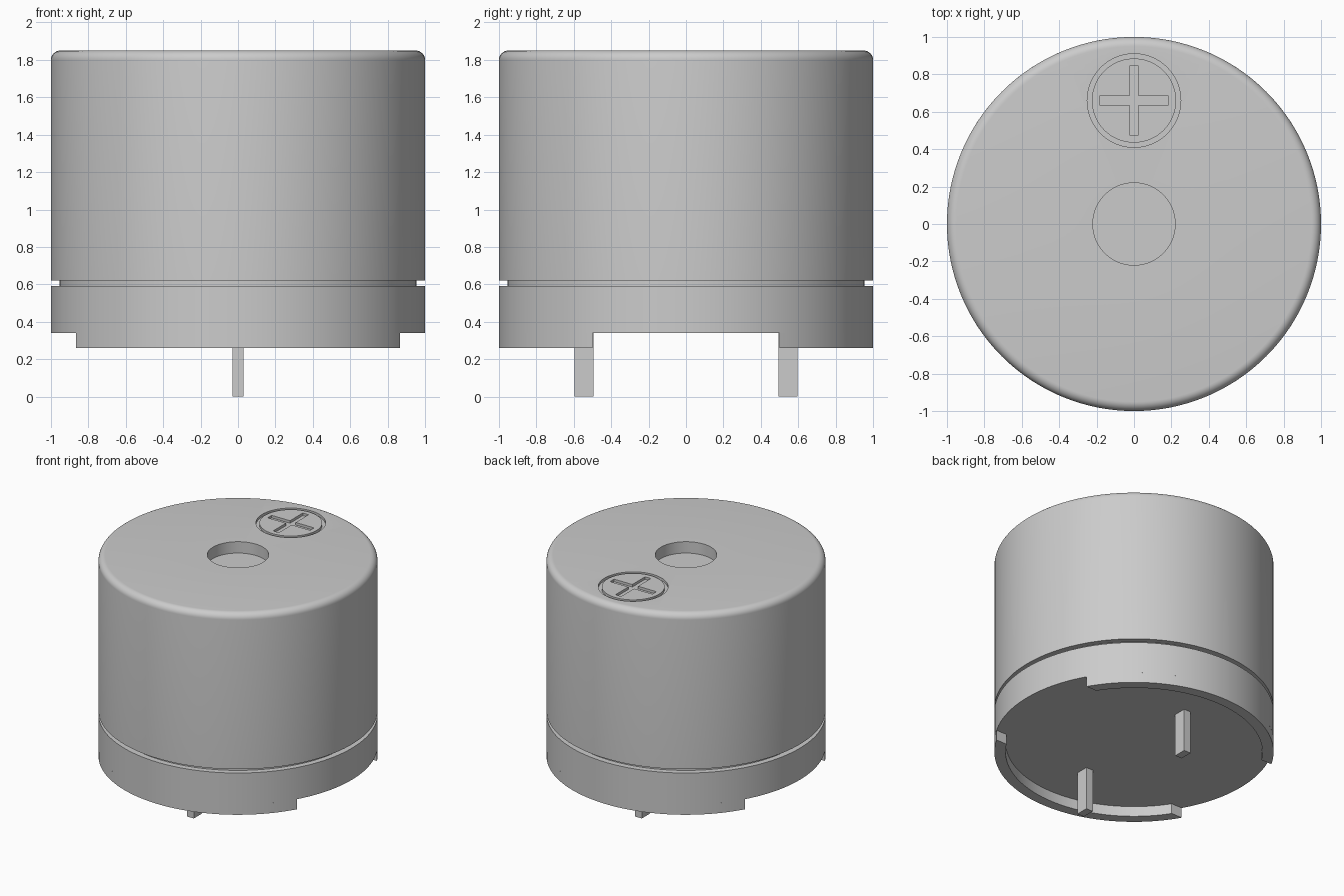
import bpy, bmesh, math
from mathutils import Vector

cube = bpy.data.objects.get("Cube")
if cube:
    bpy.data.objects.remove(cube)

SEGMENTS = 128
TOP = 1.85

grey = bpy.data.materials.new("light_grey")
grey.use_nodes = True
grey.diffuse_color = (0.6, 0.6, 0.6, 1)
grey.node_tree.nodes["Principled BSDF"].inputs["Base Color"].default_value = (0.6, 0.6, 0.6, 1)


def finish(name, bm):
    """Turn a bmesh into a named grey object."""
    bmesh.ops.remove_doubles(bm, verts=bm.verts, dist=1e-5)
    bmesh.ops.recalc_face_normals(bm, faces=bm.faces)
    mesh = bpy.data.meshes.new(name)
    bm.to_mesh(mesh)
    bm.free()
    mesh.materials.append(grey)
    obj = bpy.data.objects.new(name, mesh)
    bpy.context.collection.objects.link(obj)
    return obj


def lathe(name, profile, closed=False):
    """Spin a (radius, height) profile around the z axis."""
    bm = bmesh.new()
    verts = [bm.verts.new((r, 0, z)) for r, z in profile]
    edges = [bm.edges.new(pair) for pair in zip(verts, verts[1:])]
    if closed:
        edges.append(bm.edges.new((verts[-1], verts[0])))
    bmesh.ops.spin(bm, geom=verts + edges, axis=(0, 0, 1), cent=(0, 0, 0),
                   angle=math.tau, steps=SEGMENTS, use_duplicate=False)
    return finish(name, bm)


def prism(name, outline, low, high):
    """Extrude a flat (x, y) outline from low to high."""
    bm = bmesh.new()
    face = bm.faces.new([bm.verts.new((x, y, low)) for x, y in outline])
    new = bmesh.ops.extrude_face_region(bm, geom=[face])["geom"]
    bmesh.ops.translate(bm, vec=Vector((0, 0, high - low)),
                        verts=[v for v in new if isinstance(v, bmesh.types.BMVert)])
    return finish(name, bm)


def smooth(obj):
    bpy.ops.object.select_all(action="DESELECT")
    bpy.context.view_layer.objects.active = obj
    obj.select_set(True)
    bpy.ops.object.shade_smooth_by_angle(angle=math.radians(25))


# Cap with rounded top edge and central sound hole
fillet = 0.05
corner = [(1 - fillet + fillet * math.cos(a), TOP - fillet + fillet * math.sin(a))
          for a in (math.pi / 2 * i / 8 for i in range(9))]
cap = lathe("cap", [(0, 0.62), (1, 0.62)] + corner
            + [(0.22, TOP), (0.22, 1.76), (0, 1.76)])

# Engraved polarity mark: a ring and a plus
mark_y, depth = 0.66, 0.02
ring = lathe("ring_cutter", [(0.225, TOP - depth), (0.25, TOP - depth),
                             (0.25, TOP + 0.1), (0.225, TOP + 0.1)], closed=True)
ring.location.y = mark_y
a, b = 0.185, 0.025
arm = [(a, -b), (a, b), (b, b)]
plus = []
for dx, dy in ((1, 0), (0, 1), (-1, 0), (0, -1)):
    plus += [(x * dx - y * dy, x * dy + y * dx + mark_y) for x, y in arm]
cross = prism("plus_cutter", plus, TOP - depth, TOP + 0.1)

for cutter in (ring, cross):
    cutter.hide_render = True
    mod = cap.modifiers.new("engrave", "BOOLEAN")
    mod.operation = "DIFFERENCE"
    mod.solver = "EXACT"
    mod.object = cutter
    bpy.context.view_layer.objects.active = cap
    bpy.ops.object.modifier_apply(modifier=mod.name)
    bpy.data.objects.remove(cutter)
smooth(cap)

# Recessed seam and base
smooth(lathe("seam", [(0, 0.57), (0.955, 0.57), (0.955, 0.64), (0, 0.64)]))
smooth(lathe("base", [(0, 0.34), (1, 0.34), (1, 0.59), (0, 0.59)]))


# Standoff rims and pins, front and back
def arc(radius, edge, steps=44):
    start = math.asin(edge / radius)
    return [(radius * math.cos(t), radius * math.sin(t))
            for t in (start + (math.pi - 2 * start) * i / steps for i in range(steps + 1))]


for side, s in (("front", -1), ("back", 1)):
    outline = arc(1, 0.5) + arc(0.92, 0.5)[::-1]
    smooth(prism(side + "_rim", [(x, s * y) for x, y in outline], 0.26, 0.34))
    pin = [(-0.03, 0.495), (0.03, 0.495), (0.03, 0.595), (-0.03, 0.595)]
    prism(side + "_pin", [(x, s * y) for x, y in pin], 0, 0.36)
